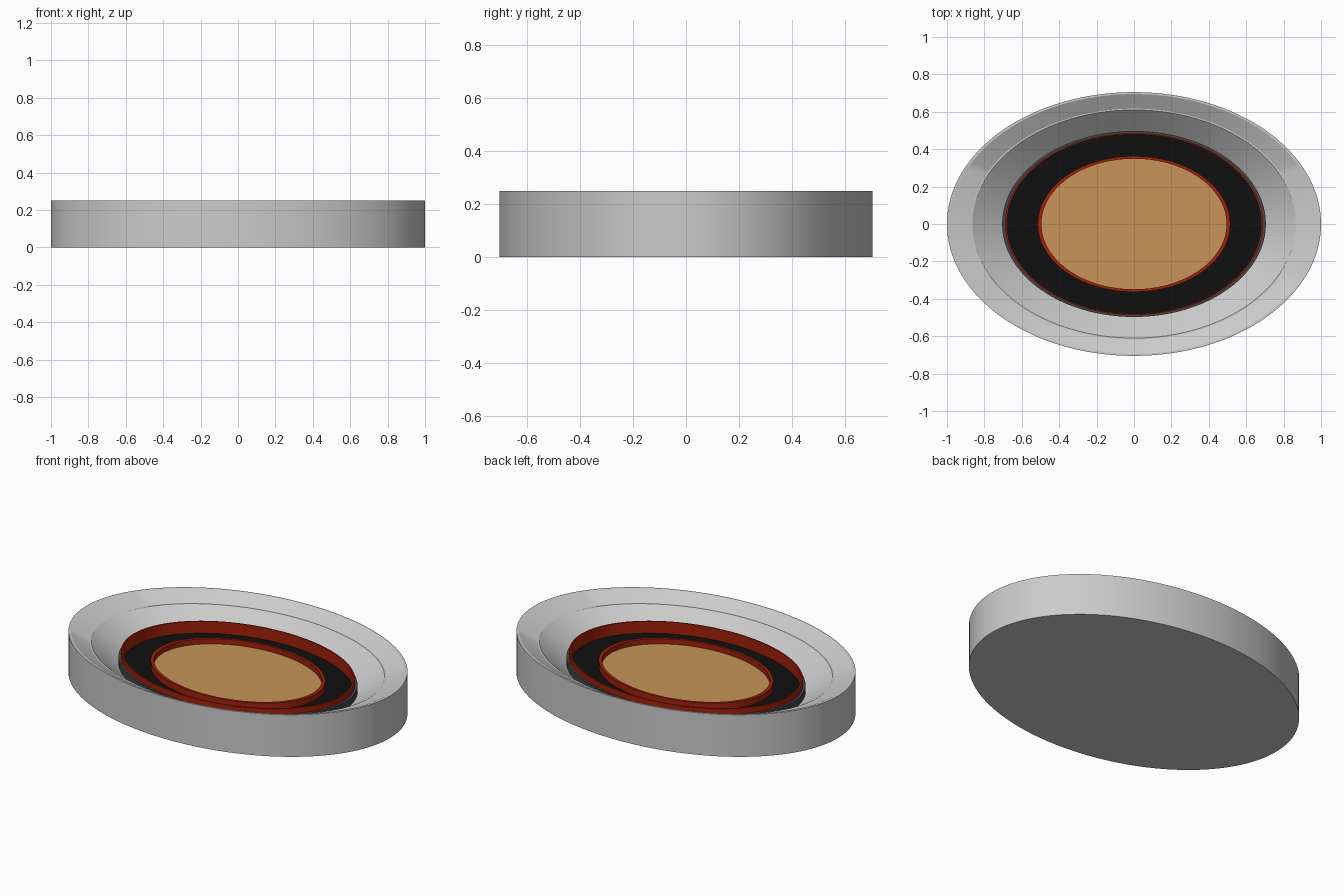
import bpy, bmesh, math

if "Cube" in bpy.data.objects:
    bpy.data.objects.remove(bpy.data.objects["Cube"])

RATIO = 0.705   # ellipse depth / width
SEG = 128


def material(name, rgb):
    m = bpy.data.materials.new(name)
    m.diffuse_color = (*rgb, 1)
    m.use_nodes = True
    m.node_tree.nodes["Principled BSDF"].inputs["Base Color"].default_value = m.diffuse_color
    return m


def lathe(name, profile, mat=None, closed=True):
    """Spin an (r, z) profile around z, squashed in y to an ellipse."""
    bm = bmesh.new()
    rings = []
    for r, z in profile:
        if r == 0:
            rings.append([bm.verts.new((0, 0, z))] * SEG)
        else:
            rings.append([bm.verts.new((r * math.cos(2 * math.pi * i / SEG),
                                        r * RATIO * math.sin(2 * math.pi * i / SEG), z))
                          for i in range(SEG)])
    pairs = list(zip(rings, rings[1:]))
    if closed:
        pairs.append((rings[-1], rings[0]))
    for a, b in pairs:
        for i in range(SEG):
            j = (i + 1) % SEG
            bm.faces.new(list(dict.fromkeys((a[i], a[j], b[j], b[i]))))
    bmesh.ops.recalc_face_normals(bm, faces=bm.faces)
    me = bpy.data.meshes.new(name)
    bm.to_mesh(me)
    bm.free()
    ob = bpy.data.objects.new(name, me)
    bpy.context.collection.objects.link(ob)
    if mat:
        me.materials.append(mat)
    bpy.context.view_layer.objects.active = ob
    ob.select_set(True)
    bpy.ops.object.shade_smooth_by_angle(angle=math.radians(25))
    ob.select_set(False)
    return ob


def ring(name, r_in, r_out, z0, z1, mat):
    return lathe(name, [(r_in, z0), (r_out, z0), (r_out, z1), (r_in, z1)], mat)


red = material("red", (0.36, 0.015, 0.003))
black = material("black", (0.005, 0.005, 0.005))
tan = material("tan", (0.58, 0.30, 0.10))
dark = material("dark_grey", (0.06, 0.06, 0.06))

# Outer dish with stepped sloping inside
lathe("dish", [(0, 0), (1, 0), (1, 0.25), (0.985, 0.25), (0.875, 0.203),
               (0.865, 0.203), (0.70, 0.09), (0, 0.09)], closed=False)

# Collar and raised rings
ring("collar", 0.69, 0.705, 0.08, 0.135, dark)
ring("outer_ring", 0.68, 0.69, 0.085, 0.168, red)
ring("black_band", 0.51, 0.68, 0.085, 0.098, black)
ring("inner_ring", 0.495, 0.515, 0.085, 0.135, red)

# Centre disc
lathe("centre_disc", [(0, 0.085), (0.495, 0.085), (0.495, 0.104), (0, 0.104)],
      tan, closed=False)
